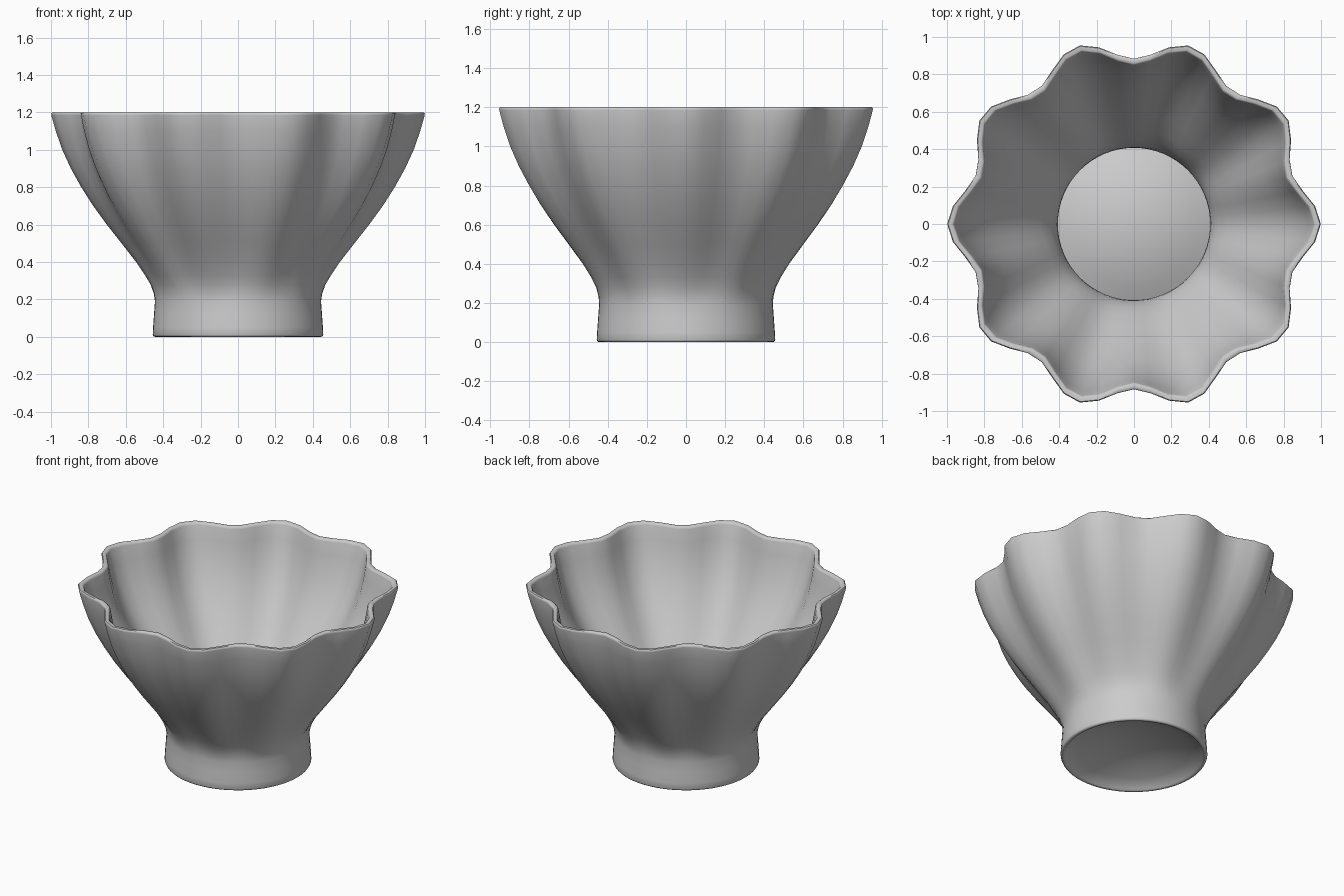
import bpy, bmesh, math

if "Cube" in bpy.data.objects:
    bpy.data.objects.remove(bpy.data.objects["Cube"])

SEGS, LOBES = 64, 10
WALL = 0.037

# Mean outer wall profile from neck to rim: (radius, height)
wall = [(0.444, 0.19), (0.448, 0.23), (0.463, 0.28), (0.49, 0.33), (0.533, 0.40),
        (0.605, 0.50), (0.678, 0.60), (0.745, 0.70), (0.803, 0.80), (0.853, 0.90),
        (0.893, 1.00), (0.922, 1.10), (0.941, 1.185)]


def dome(radius, base, rise, steps=6):
    """Shallow dome rings from near the centre out to the given radius."""
    return [(radius * i / steps, base + rise * (1 - (i / steps) ** 2))
            for i in range(1, steps + 1)]


# Underside dome, foot, outer wall, rounded rim, inner wall, inner floor dome
under = dome(0.425, 0.012, 0.10)
foot = [(0.432, 0.003), (0.442, 0.0), (0.452, 0.003), (0.456, 0.012),
        (0.454, 0.05), (0.449, 0.12)]
rim = [(0.941, 1.194), (0.936, 1.2), (0.915, 1.2), (0.908, 1.195)]
inner = [(r - WALL * (1.15 if 0.3 < z < 0.8 else 1.0), z) for r, z in reversed(wall)]
floor = list(reversed(dome(0.412, 0.05, 0.10)))
profile = under + foot + wall + rim + inner + [(0.411, 0.12)] + floor


def lobed(r, z, angle):
    """Flutes fade in linearly above the neck."""
    amp = 0.058 * max(0.0, z - 0.2)
    r += amp * math.cos(LOBES * angle)
    return (r * math.cos(angle), r * math.sin(angle), z)


# Fluted bowl
bm = bmesh.new()
rings = [[bm.verts.new(lobed(r, z, 2 * math.pi * i / SEGS)) for i in range(SEGS)]
         for r, z in profile]
for a, b in zip(rings, rings[1:]):
    for i in range(SEGS):
        j = (i + 1) % SEGS
        bm.faces.new((a[i], a[j], b[j], b[i]))
for ring, z in ((rings[0], 0.112), (rings[-1], 0.15)):
    centre = bm.verts.new((0, 0, z))
    for i in range(SEGS):
        bm.faces.new((ring[i], ring[(i + 1) % SEGS], centre))
bmesh.ops.recalc_face_normals(bm, faces=bm.faces)
mesh = bpy.data.meshes.new("fluted_bowl")
bm.to_mesh(mesh)
bm.free()
bowl = bpy.data.objects.new("fluted_bowl", mesh)
bpy.context.collection.objects.link(bowl)
bpy.context.view_layer.objects.active = bowl
bowl.select_set(True)
bpy.ops.object.shade_smooth_by_angle(angle=math.radians(50))
